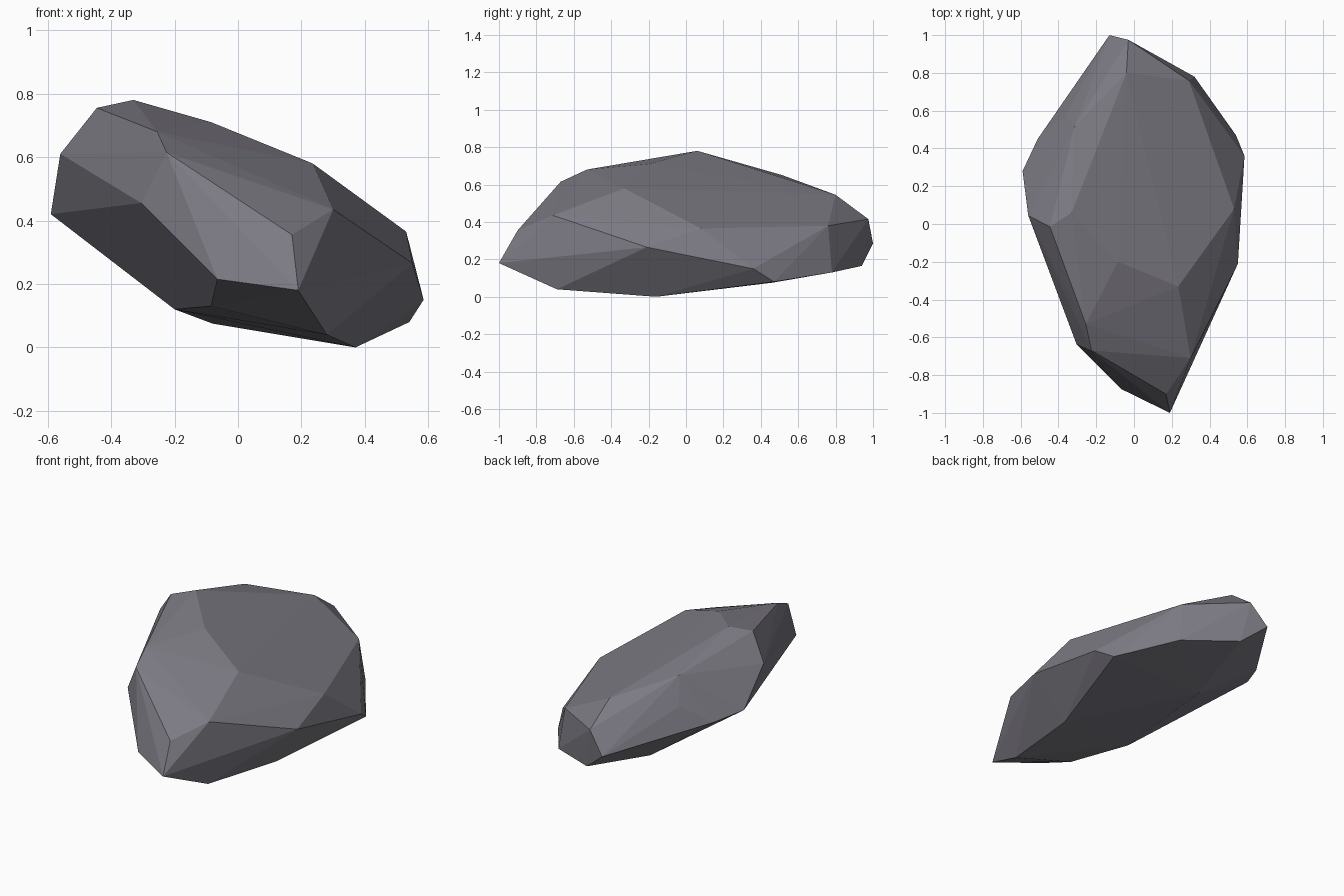
import bpy, bmesh

# Corner points of the boulder, grouped by region (x, y, z)
tip = [(0.19, -1.0, 0.18), (0.17, -0.90, 0.355), (-0.065, -0.875, 0.215),
       (-0.305, -0.635, 0.455), (-0.225, -0.67, 0.615), (0.30, -0.71, 0.435)]
crown = [(-0.255, -0.53, 0.68), (0.235, -0.33, 0.58), (-0.085, -0.20, 0.71),
         (-0.33, 0.06, 0.78), (-0.445, -0.015, 0.755), (-0.315, 0.515, 0.65),
         (-0.04, 0.80, 0.545)]
left_side = [(-0.56, 0.045, 0.61), (-0.59, 0.28, 0.42), (-0.51, 0.45, 0.39),
             (-0.36, 0.58, 0.495)]
right_side = [(0.55, -0.21, 0.265), (0.53, 0.08, 0.365), (0.585, 0.36, 0.15),
              (0.54, 0.47, 0.08)]
back = [(0.29, 0.76, 0.38), (0.32, 0.78, 0.13), (-0.03, 0.975, 0.415),
        (-0.13, 1.0, 0.285), (0.015, 0.94, 0.165)]
base = [(0.37, -0.16, 0.0), (0.28, -0.69, 0.04), (-0.085, -0.65, 0.13),
        (-0.20, -0.29, 0.12), (-0.08, 0.46, 0.075)]

# Boulder: faceted hull wrapped round the corners
bm = bmesh.new()
for p in tip + crown + left_side + right_side + back + base:
    bm.verts.new(p)
bmesh.ops.convex_hull(bm, input=bm.verts[:])
loose = [v for v in bm.verts if not v.link_faces]
bmesh.ops.delete(bm, geom=loose, context='VERTS')
bmesh.ops.recalc_face_normals(bm, faces=bm.faces[:])

mesh = bpy.data.meshes.new("boulder")
bm.to_mesh(mesh)
bm.free()
boulder = bpy.data.objects.new("boulder", mesh)
bpy.context.collection.objects.link(boulder)

# Stone colour
stone = bpy.data.materials.new("grey stone")
stone.diffuse_color = (0.20, 0.193, 0.225, 1.0)
mesh.materials.append(stone)
